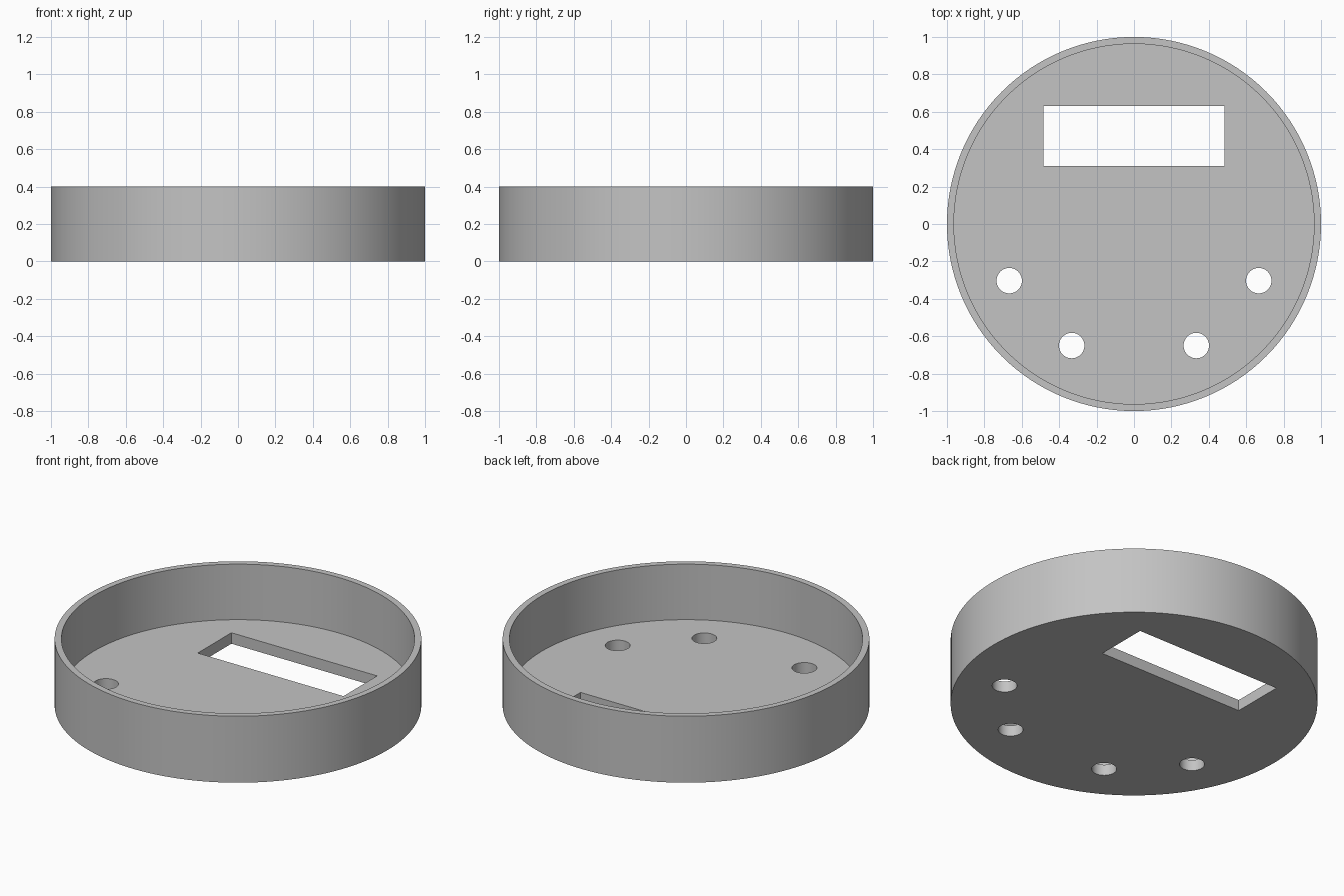
import bpy
import math

cube = bpy.data.objects.get("Cube")
if cube:
    bpy.data.objects.remove(cube, do_unlink=True)

HEIGHT, FLOOR = 0.4, 0.066
OUTER, INNER = 1.0, 0.963
HOLE_RADIUS = 0.068

# Single plain grey
GREY = (0.55, 0.55, 0.55, 1.0)
grey = bpy.data.materials.new("plain grey")
grey.use_nodes = True
grey.diffuse_color = GREY
for node in grey.node_tree.nodes:
    if node.type == "BSDF_PRINCIPLED":
        node.inputs["Base Color"].default_value = GREY


def cylinder(name, radius, bottom, top, x=0, y=0, sides=128):
    bpy.ops.mesh.primitive_cylinder_add(vertices=sides, radius=radius, depth=top - bottom,
                                        location=(x, y, (bottom + top) / 2))
    obj = bpy.context.object
    obj.name = name
    return obj


def cut(target, cutter):
    """Subtract the cutter from the target, then discard the cutter."""
    cutter.hide_render = True
    mod = target.modifiers.new("cut", "BOOLEAN")
    mod.operation = "DIFFERENCE"
    mod.solver = "EXACT"
    mod.object = cutter
    bpy.ops.object.select_all(action="DESELECT")
    target.select_set(True)
    bpy.context.view_layer.objects.active = target
    bpy.ops.object.modifier_apply(modifier=mod.name)
    bpy.data.objects.remove(cutter, do_unlink=True)


# Round tray: a disc hollowed from above
tray = cylinder("round_tray", OUTER, 0, HEIGHT)
tray.data.materials.append(grey)
cut(tray, cylinder("hollow_cutter", INNER, FLOOR, HEIGHT + 0.2))

# Rectangular window through the floor
bpy.ops.mesh.primitive_cube_add(size=1, location=(0, 0.47, FLOOR / 2))
window = bpy.context.object
window.name = "window_cutter"
window.scale = (0.97, 0.32, 0.2)
cut(tray, window)

# Two mirrored pairs of round holes
for x, y in ((0.667, -0.303), (0.333, -0.65)):
    for side in (-1, 1):
        cut(tray, cylinder("hole_cutter", HOLE_RADIUS, -0.1, FLOOR + 0.1, side * x, y, 48))

# Smooth walls with crisp rims
bpy.ops.object.select_all(action="DESELECT")
tray.select_set(True)
bpy.context.view_layer.objects.active = tray
bpy.ops.object.shade_smooth_by_angle(angle=math.radians(30))
